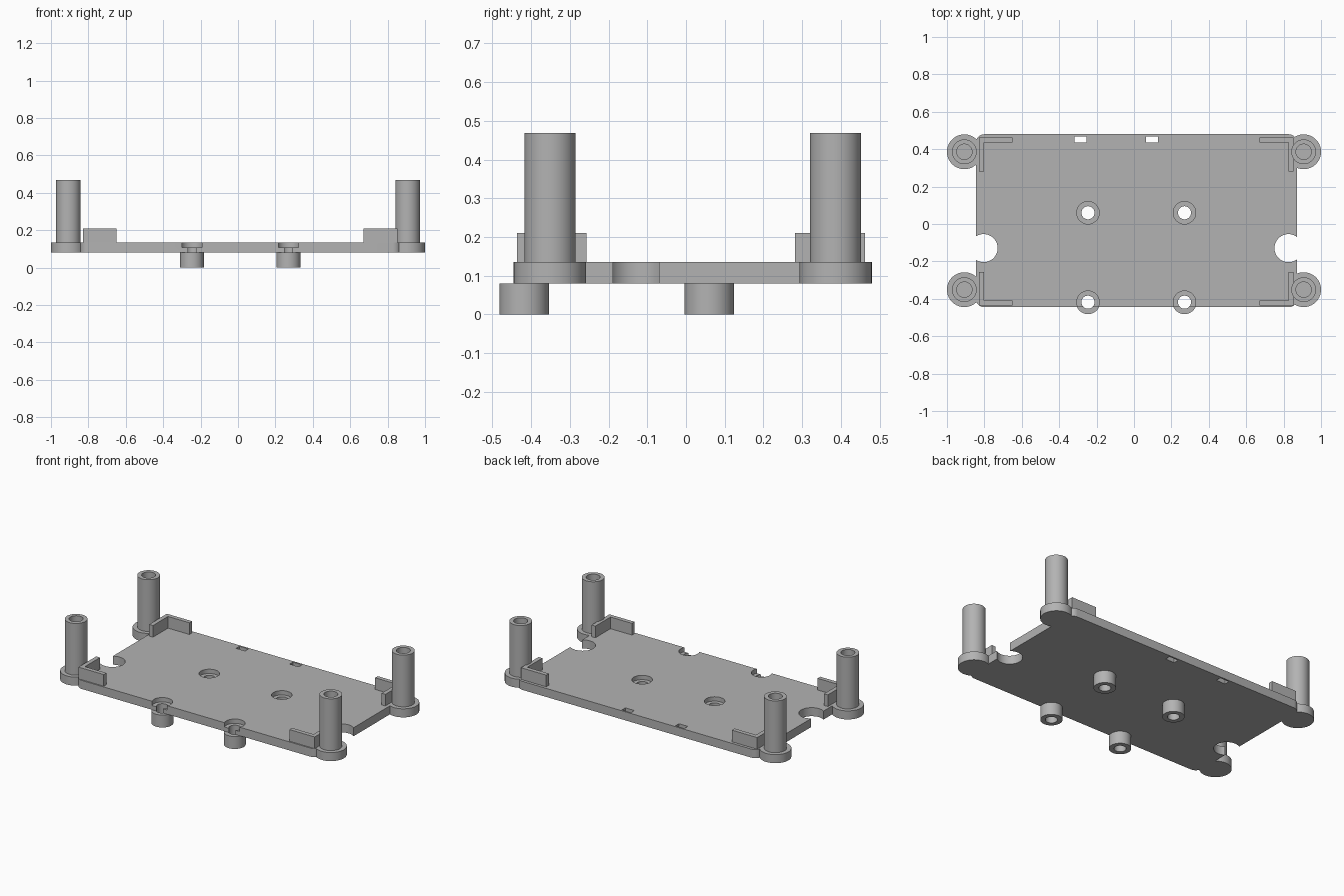
import bpy, bmesh, math

if "Cube" in bpy.data.objects:
    bpy.data.objects.remove(bpy.data.objects["Cube"], do_unlink=True)

grey = bpy.data.materials.new("plain grey")
grey.use_nodes = True
COLOR = (0.45, 0.45, 0.45, 1)
grey.diffuse_color = COLOR
grey.node_tree.nodes["Principled BSDF"].inputs["Base Color"].default_value = COLOR

BOTTOM, TOP = 0.08, 0.135          # plate underside and upper face
SEGMENTS = 64


def finish(name, bm):
    bmesh.ops.recalc_face_normals(bm, faces=bm.faces)
    mesh = bpy.data.meshes.new(name)
    bm.to_mesh(mesh)
    bm.free()
    mesh.materials.append(grey)
    obj = bpy.data.objects.new(name, mesh)
    bpy.context.collection.objects.link(obj)
    return obj


def prism(name, outline, z0, z1):
    bm = bmesh.new()
    face = bm.faces.new([bm.verts.new((x, y, z0)) for x, y in outline])
    up = bmesh.ops.extrude_face_region(bm, geom=[face])["geom"]
    bmesh.ops.translate(bm, vec=(0, 0, z1 - z0),
                        verts=[v for v in up if isinstance(v, bmesh.types.BMVert)])
    return finish(name, bm)


def arc(x, y, r, start=0, sweep=math.tau, n=SEGMENTS):
    return [(x + r * math.cos(start + sweep * i / n),
             y + r * math.sin(start + sweep * i / n)) for i in range(n)]


def box(name, x0, x1, y0, y1, z0, z1):
    return prism(name, [(x0, y0), (x1, y0), (x1, y1), (x0, y1)], z0, z1)


def disc(name, x, y, r, z0, z1):
    return prism(name, arc(x, y, r), z0, z1)


def tube(name, x, y, outer, inner, z0, z1):
    bm = bmesh.new()
    rings = [[bm.verts.new((px, py, z)) for px, py in arc(x, y, r)]
             for r, z in ((outer, z0), (outer, z1), (inner, z1), (inner, z0))]
    for k in range(4):
        a, b = rings[k], rings[(k + 1) % 4]
        for i in range(SEGMENTS):
            j = (i + 1) % SEGMENTS
            bm.faces.new((a[i], a[j], b[j], b[i]))
    return finish(name, bm)


def combine(target, tool, operation):
    mod = target.modifiers.new(operation.lower(), "BOOLEAN")
    mod.operation, mod.object, mod.solver = operation, tool, "EXACT"
    bpy.context.view_layer.objects.active = target
    bpy.ops.object.modifier_apply(modifier=mod.name)
    bpy.data.objects.remove(tool, do_unlink=True)


# Base plate with rounded corners
X0, X1, Y0, Y1, R = -0.845, 0.872, -0.445, 0.48, 0.045
outline = []
for k, (cx, cy) in enumerate(((X1 - R, Y1 - R), (X0 + R, Y1 - R),
                              (X0 + R, Y0 + R), (X1 - R, Y0 + R))):
    quarter = math.pi / 2
    outline += arc(cx, cy, R, k * quarter, quarter, 8)
    outline.append((cx + R * math.cos((k + 1) * quarter),
                    cy + R * math.sin((k + 1) * quarter)))
plate = prism("base_plate", outline, BOTTOM, TOP)

# Corner feet merged into the plate, with hollow posts on top
for x, side in ((-0.907, "right"), (0.907, "left")):
    for y, end in ((-0.351, "front"), (0.386, "back")):
        combine(plate, disc("foot", x, y, 0.093, BOTTOM, TOP), "UNION")
        tube(f"{end}_{side}_post", x, y, 0.066, 0.041, TOP, 0.468)

# Round side notches
for x in (-0.804, 0.826):
    combine(plate, disc("notch", x, -0.129, 0.075, 0, 1), "DIFFERENCE")

# Small slots near the back edge
for x in (-0.286, 0.095):
    combine(plate, box("slot", x - 0.032, x + 0.032, 0.435, 0.469, 0, 1), "DIFFERENCE")

# Counterbored screw holes with standoffs below
for x, side in ((-0.246, "right"), (0.27, "left")):
    for y, end in ((-0.418, "front"), (0.06, "back")):
        combine(plate, disc("bore", x, y, 0.06, 0.107, 1), "DIFFERENCE")
        combine(plate, disc("hole", x, y, 0.035, 0, 1), "DIFFERENCE")
        tube(f"{end}_{side}_standoff", x, y, 0.064, 0.035, 0, BOTTOM)

# L-shaped corner brackets
WALL, ARM = 0.027, 0.18
for x, dx, side in ((-0.83, 1, "right"), (0.852, -1, "left")):
    for y, dy, end in ((-0.437, 1, "front"), (0.462, -1, "back")):
        steps = ((0, 0), (ARM, 0), (ARM, WALL), (WALL, WALL), (WALL, ARM), (0, ARM))
        prism(f"{end}_{side}_bracket", [(x + dx * u, y + dy * v) for u, v in steps],
              TOP, 0.21)

# Smooth round walls, sharp edges
bpy.ops.object.select_all(action="DESELECT")
for obj in bpy.context.scene.objects:
    if obj.type == "MESH" and grey.name in obj.data.materials:
        obj.select_set(True)
        bpy.context.view_layer.objects.active = obj
bpy.ops.object.shade_smooth_by_angle(angle=math.radians(30))
